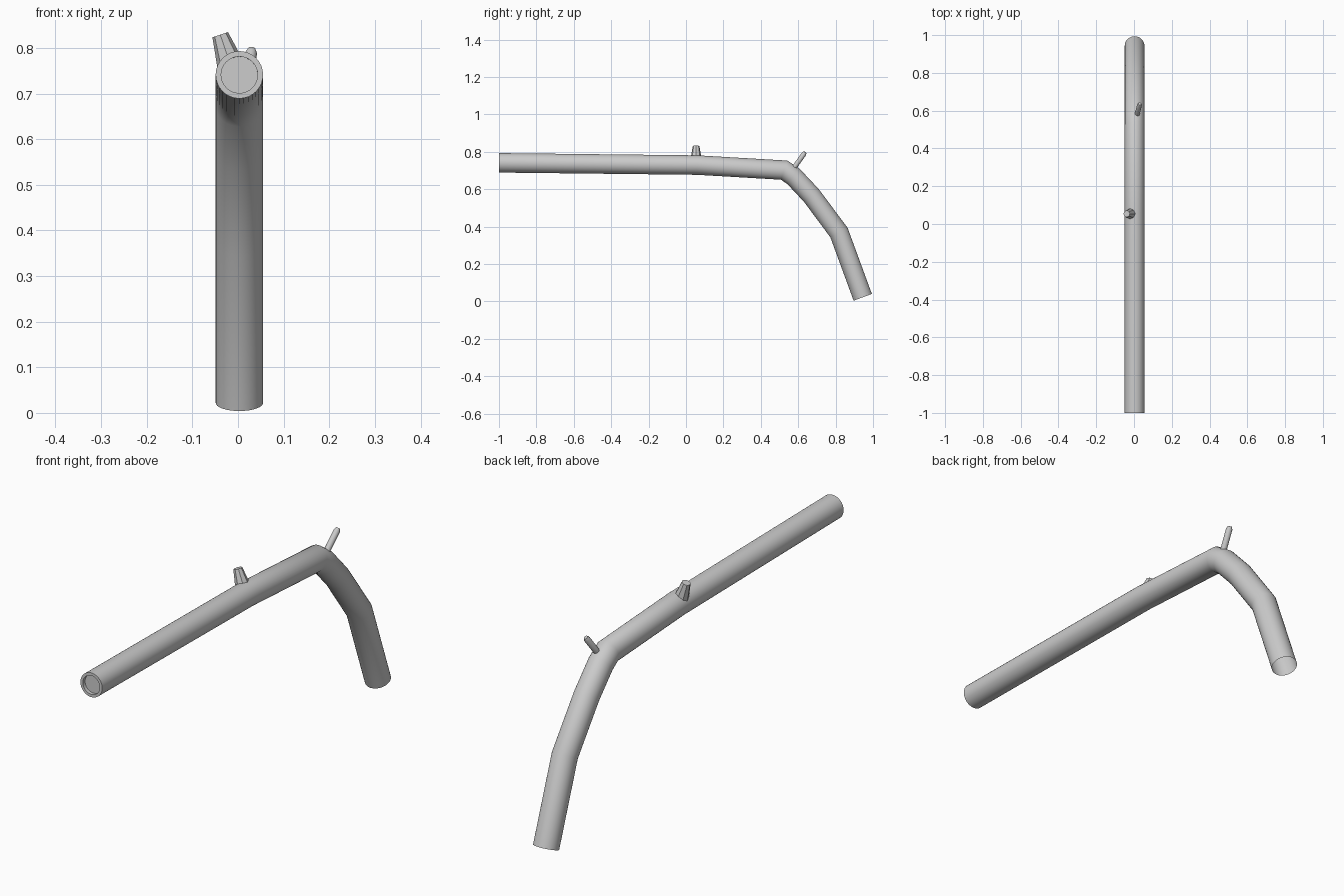
import bpy, bmesh, math
from mathutils import Vector

if "Cube" in bpy.data.objects:
    bpy.data.objects.remove(bpy.data.objects["Cube"])


def sweep(name, path, radii, sides, cap_start=True, cap_end=True, recess=None, smooth=35):
    """Mitred tube along a path; optional (inner radius, depth) recess at the start."""
    pts = [Vector(p) for p in path]
    bm = bmesh.new()
    d0 = (pts[1] - pts[0]).normalized()
    u = d0.cross(Vector((1, 0, 0))).normalized()
    w = d0.cross(u)

    def circle(r):
        return [r * (math.cos(a) * u + math.sin(a) * w)
                for a in (2 * math.pi * i / sides for i in range(sides))]

    # project each ring along its segment onto the mitre plane of the joint
    rings = []
    offs = [pts[0] + c for c in circle(1)]
    dirs = [c for c in circle(1)]
    prev = d0
    for i, p in enumerate(pts):
        a = (pts[i] - pts[i - 1]).normalized() if i else d0
        b = (pts[i + 1] - pts[i]).normalized() if i < len(pts) - 1 else a
        rot = prev.rotation_difference(a)
        dirs = [rot @ c for c in dirs]
        prev = a
        n = (a + b).normalized()
        ring = []
        for c in dirs:
            o = c * radii[i]
            ring.append(bm.verts.new(p + o - a * (o.dot(n) / a.dot(n))))
        rings.append(ring)

    def bridge(r1, r2):
        for k in range(sides):
            j = (k + 1) % sides
            bm.faces.new((r1[k], r1[j], r2[j], r2[k]))

    for r1, r2 in zip(rings, rings[1:]):
        bridge(r1, r2)
    start = rings[0]
    if recess:
        inner = [bm.verts.new(pts[0] + c) for c in circle(recess[0])]
        floor = [bm.verts.new(pts[0] + c + d0 * recess[1]) for c in circle(recess[0])]
        bridge(floor, inner)
        bridge(inner, start)
        start = floor
    if cap_start:
        bm.faces.new(start)
    if cap_end:
        bm.faces.new(rings[-1])
    bmesh.ops.recalc_face_normals(bm, faces=bm.faces)
    mesh = bpy.data.meshes.new(name)
    bm.to_mesh(mesh)
    bm.free()
    ob = bpy.data.objects.new(name, mesh)
    bpy.context.collection.objects.link(ob)
    bpy.context.view_layer.objects.active = ob
    ob.select_set(True)
    bpy.ops.object.shade_smooth_by_angle(angle=math.radians(smooth))
    ob.select_set(False)
    return ob


# main bent pipe: recessed plug at the front, open at the lower end
cx = 0.003
profile = [(-1, 0.741), (0.06, 0.729), (0.525, 0.702), (0.575, 0.668),
           (0.67, 0.567), (0.818, 0.368), (0.945, 0.022)]
sweep("bent_pipe", [(cx, y, z) for y, z in profile], [0.052] * len(profile), 32,
      cap_end=False, recess=(0.04, 0.015))

# stubby tapered peg leaning to the left
sweep("tapered_peg", [(-0.014, 0.054, 0.755), (-0.039, 0.054, 0.829)],
      [0.031, 0.018], 8, smooth=20)

# thin rear peg with a chamfered tip
sweep("thin_peg", [(0.012, 0.56, 0.69), (0.029, 0.631, 0.789), (0.0305, 0.637, 0.798)],
      [0.013, 0.013, 0.008], 12)
